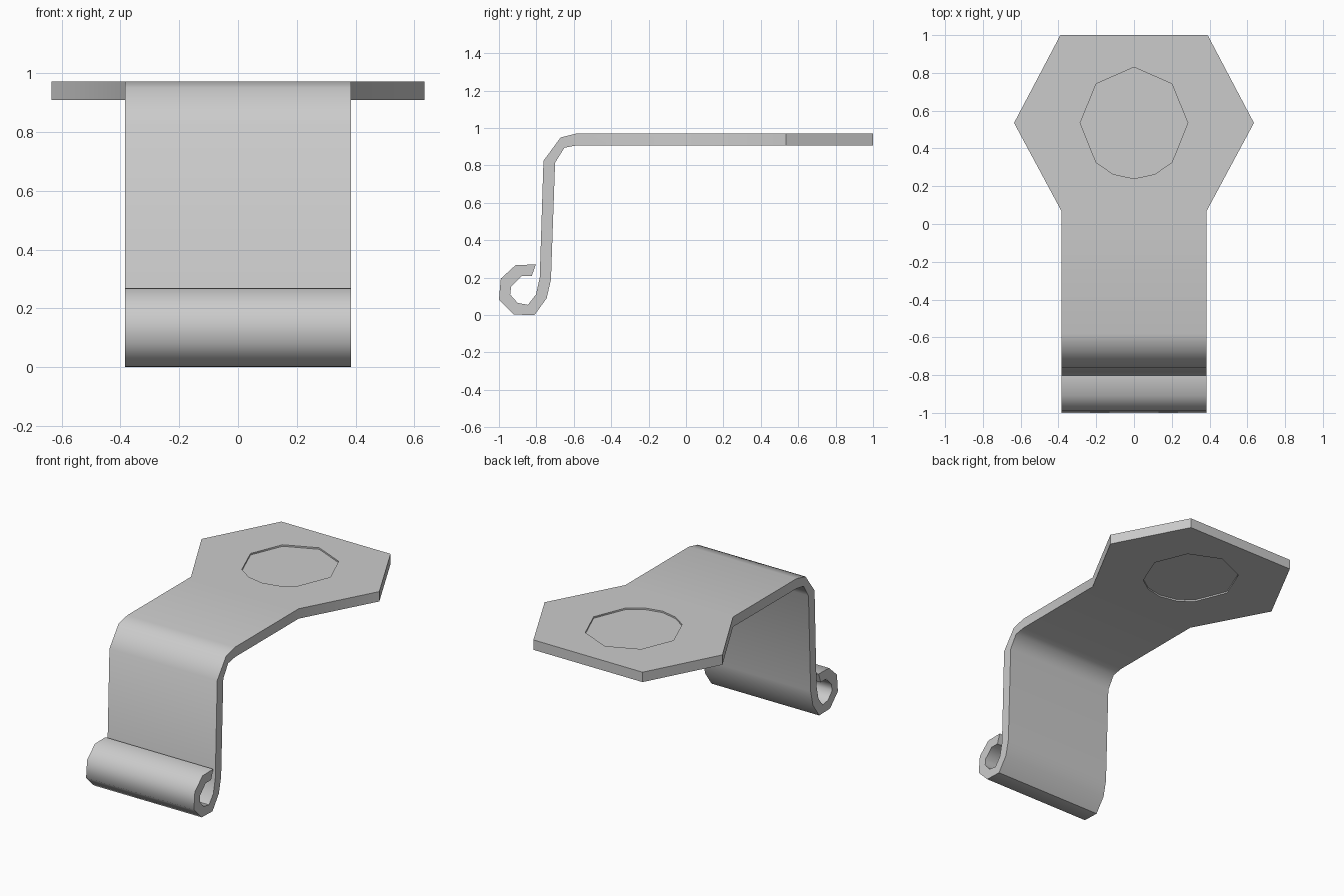
import bpy, bmesh
from mathutils import Vector

if "Cube" in bpy.data.objects:
    bpy.data.objects.remove(bpy.data.objects["Cube"])

TOP, BOTTOM = 0.972, 0.908
HALF_WIDTH = 0.385


def prism(bm, points, offset):
    """Solid from a planar outline pushed along offset."""
    a = [bm.verts.new(p) for p in points]
    b = [bm.verts.new(Vector(p) + Vector(offset)) for p in points]
    bm.faces.new(a)
    bm.faces.new(b[::-1])
    for i in range(len(a)):
        j = (i + 1) % len(a)
        bm.faces.new((a[j], a[i], b[i], b[j]))


def finish(name, bm, joint_y=None):
    """Open the seams, weld, mirror in x and shade."""
    def on_seam(f):
        return (all(abs(v.co.x) < 1e-5 for v in f.verts) or
                joint_y is not None and all(abs(v.co.y - joint_y) < 1e-5 for v in f.verts))
    bmesh.ops.delete(bm, geom=[f for f in bm.faces if on_seam(f)], context='FACES')
    bmesh.ops.remove_doubles(bm, verts=bm.verts, dist=1e-4)
    bmesh.ops.recalc_face_normals(bm, faces=bm.faces)
    # recalculation on an open shell: make sure the top faces up
    top = max(bm.faces, key=lambda f: (round(f.calc_center_median().z, 3), abs(f.normal.z)))
    if top.normal.z < 0:
        bmesh.ops.reverse_faces(bm, faces=bm.faces)
    mesh = bpy.data.meshes.new(name)
    bm.to_mesh(mesh)
    bm.free()
    ob = bpy.data.objects.new(name, mesh)
    bpy.context.collection.objects.link(ob)
    bpy.context.view_layer.objects.active = ob
    ob.select_set(True)
    bpy.ops.object.shade_smooth_by_angle(angle=0.92)
    ob.select_set(False)
    mirror = ob.modifiers.new("mirror", 'MIRROR')
    mirror.use_axis[0] = True
    return ob


# right half of the hole outline, back to front
hole = [(0, 0.83), (0.2, 0.742), (0.285, 0.535), (0.2, 0.325), (0.11, 0.264), (0, 0.24)]

# bent strip with rolled end: side profile (y, z)
outer = [(0.07, TOP), (-0.58, TOP), (-0.67, 0.95), (-0.762, 0.825), (-0.782, 0.2),
         (-0.802, 0.11), (-0.845, 0.055), (-0.9, 0.065), (-0.94, 0.11), (-0.935, 0.152),
         (-0.88, 0.208), (-0.825, 0.208), (-0.803, 0.27)]
inner = [(-0.91, 0.268), (-0.99, 0.195), (-1.0, 0.083), (-0.92, 0.003), (-0.81, 0.0),
         (-0.745, 0.09), (-0.722, 0.19), (-0.7, 0.815), (-0.65, 0.895), (-0.58, BOTTOM),
         (0.07, BOTTOM)]
bm = bmesh.new()
prism(bm, [(0, y, z) for y, z in outer + inner], (HALF_WIDTH, 0, 0))

# hexagonal head with hole
head = hole + [(0, 0.07), (HALF_WIDTH, 0.07), (0.635, 0.535), (0.39, 1.0), (0, 1.0)]
prism(bm, [(x, y, BOTTOM) for x, y in head], (0, 0, TOP - BOTTOM))
finish("bracket", bm, 0.07)

# slightly recessed disc in the head
bm = bmesh.new()
prism(bm, [(x, y, BOTTOM + 0.01) for x, y in hole], (0, 0, TOP - BOTTOM - 0.02))
finish("inset_disc", bm)
